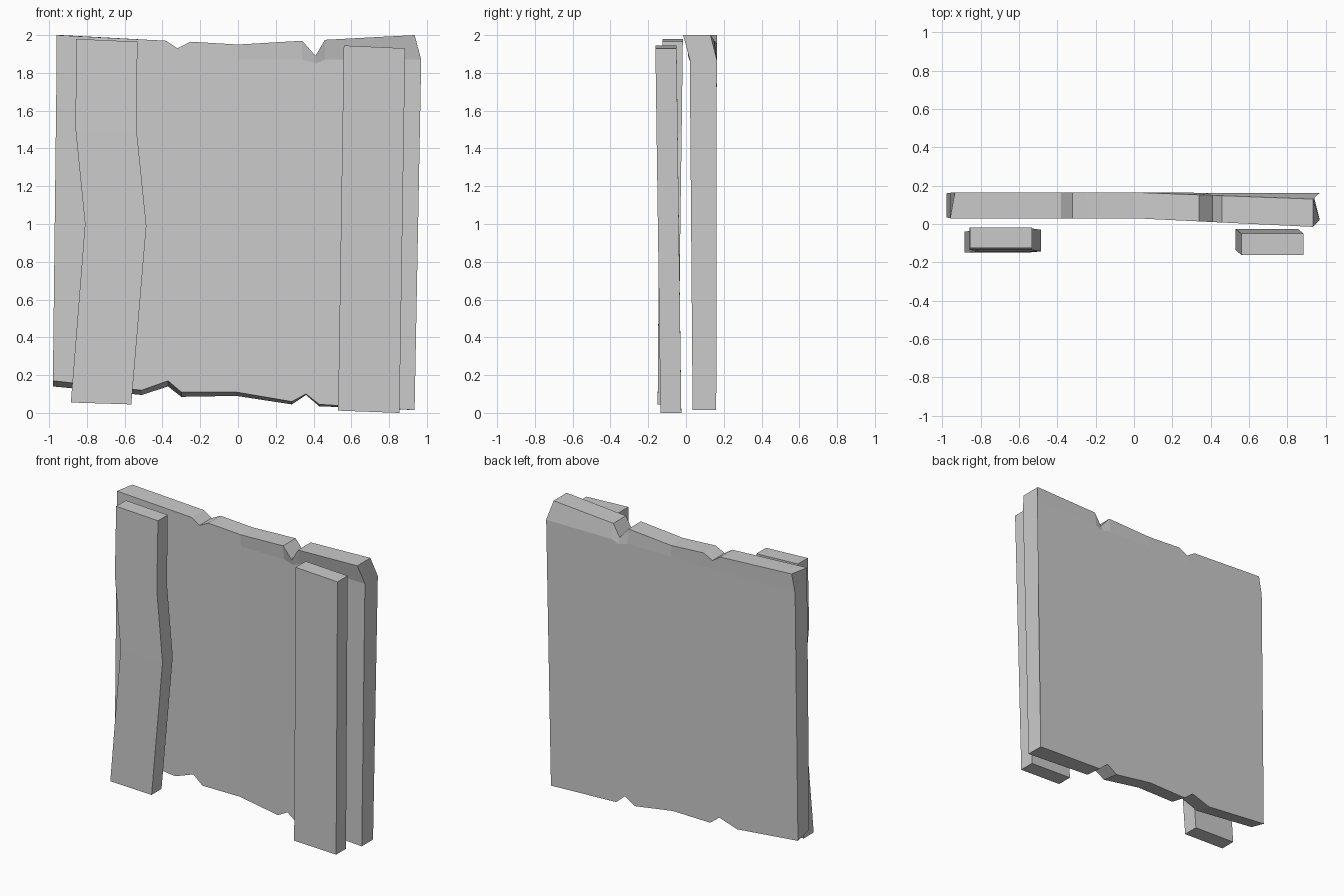
import bpy, bmesh

if "Cube" in bpy.data.objects:
    bpy.data.objects.remove(bpy.data.objects["Cube"])


def loft(name, rings):
    """Skin a solid through four-cornered cross-sections, capping both ends."""
    bm = bmesh.new()
    vs = [[bm.verts.new(p) for p in ring] for ring in rings]
    for a, b in zip(vs, vs[1:]):
        for i in range(len(a)):
            j = (i + 1) % len(a)
            bm.faces.new((a[i], a[j], b[j], b[i]))
    bm.faces.new(vs[0])
    bm.faces.new(vs[-1])
    bmesh.ops.recalc_face_normals(bm, faces=bm.faces)
    me = bpy.data.meshes.new(name)
    bm.to_mesh(me)
    bm.free()
    ob = bpy.data.objects.new(name, me)
    bpy.context.collection.objects.link(ob)
    return ob


# Board with chipped ends: (top x, top z, bottom x, bottom front z, bottom back z)
columns = [
    (-0.96, 2.00, -0.98, 0.17, 0.14),
    (-0.38, 1.97, -0.51, 0.12, 0.095),
    (-0.32, 1.93, -0.37, 0.17, 0.14),
    (-0.25, 1.965, -0.30, 0.11, 0.085),
    (0.00, 1.95, -0.01, 0.11, 0.09),
    (0.34, 1.97, 0.285, 0.06, 0.045),
    (0.41, 1.89, 0.36, 0.10, 0.095),
    (0.46, 1.975, 0.43, 0.045, 0.035),
    (0.935, 2.00, 0.935, 0.015, 0.015),
]
rings = []
for i, (tx, tz, bx, fz, bz) in enumerate(columns):
    bend = max(0, tx) / 0.935          # top right corner leans forward
    last = i == len(columns) - 1
    mx = 0.97 if last else tx
    mz = 1.87 if last else min(1.87, tz - 0.04)
    back_x = -0.935 if i == 0 else tx
    rings.append([
        (bx, 0.035, fz), (mx, 0.03 - 0.01 * bend, mz), (tx, 0.03 - 0.045 * bend, tz),
        (back_x, 0.165 - 0.035 * bend, tz), (mx, 0.163, mz), (bx, 0.16, bz),
    ])
loft("main_board", rings)


def plank(name, levels):
    # Each level: left x, right x, left z, right z, front y, back y
    loft(name, [[(l, f, zl), (r, f, zr), (r, b, zr), (l, b, zl)]
                for l, r, zl, zr, f, b in levels])


# Warped left batten and straight right batten
plank("left_batten", [
    (-0.885, -0.565, 0.055, 0.045, -0.15, -0.04),
    (-0.81, -0.485, 1.00, 0.99, -0.143, -0.03),
    (-0.86, -0.535, 1.50, 1.48, -0.135, -0.023),
    (-0.857, -0.533, 1.98, 1.965, -0.125, -0.017),
])
plank("right_batten", [
    (0.53, 0.855, 0.012, 0.0, -0.135, -0.025),
    (0.56, 0.885, 1.945, 1.93, -0.162, -0.05),
])
